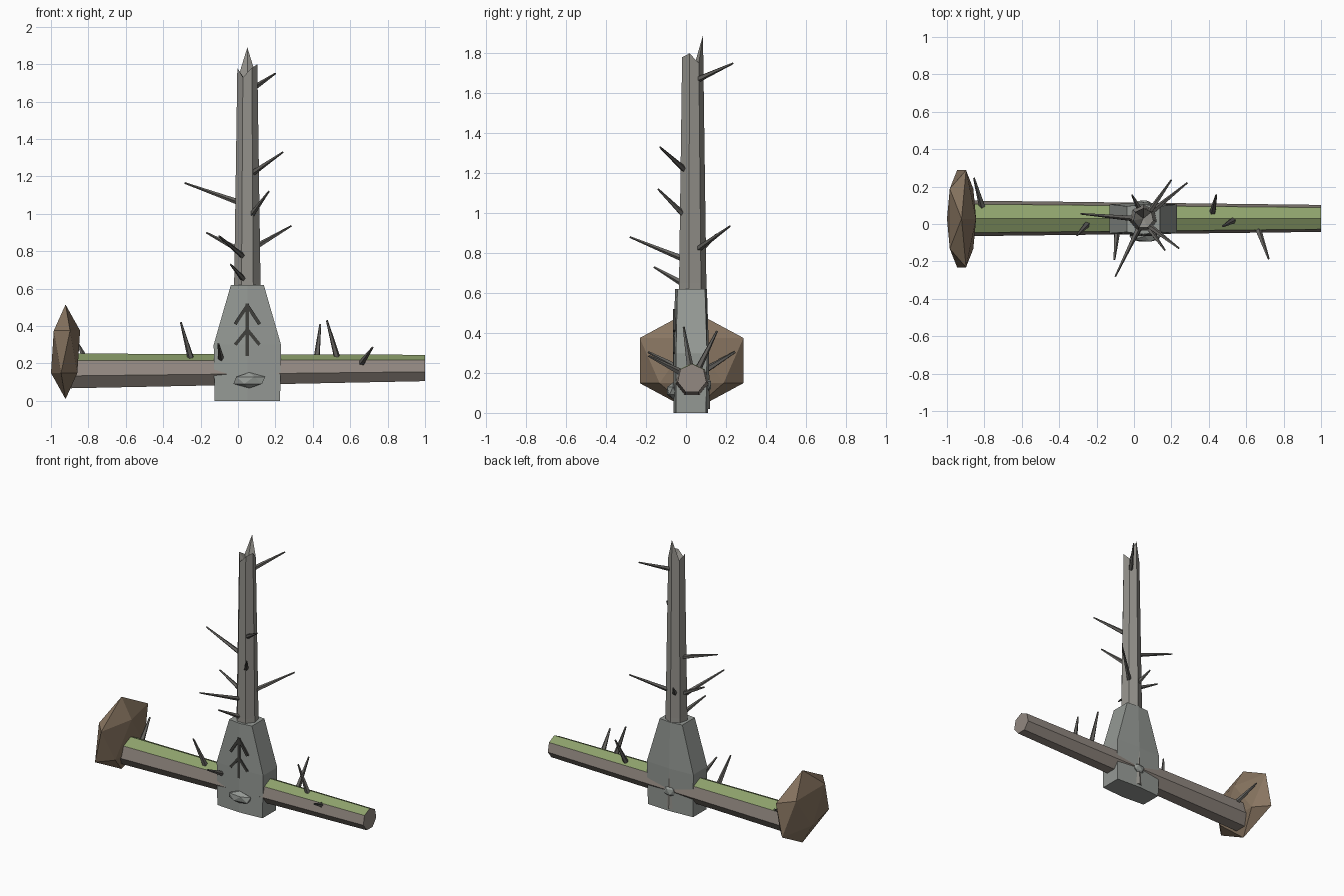
import bpy, bmesh
from math import sin, cos, pi
from mathutils import Vector

if "Cube" in bpy.data.objects:
    bpy.data.objects.remove(bpy.data.objects["Cube"])


def material(name, rgb):
    m = bpy.data.materials.new(name)
    m.diffuse_color = (*rgb, 1)
    m.use_nodes = True
    m.node_tree.nodes["Principled BSDF"].inputs["Base Color"].default_value = m.diffuse_color
    return m


BARK = material("bark", (0.29, 0.25, 0.22))
DEADWOOD = material("deadwood", (0.29, 0.28, 0.255))
MOSS = material("moss", (0.27, 0.36, 0.15))
SOIL = material("soil", (0.25, 0.18, 0.12))
TWIG = material("twig", (0.13, 0.125, 0.115))
STONE = material("stone", (0.30, 0.32, 0.30))
CARVED = material("carving", (0.05, 0.05, 0.045))


def finish(bm, name, *mats):
    bmesh.ops.recalc_face_normals(bm, faces=bm.faces[:])
    me = bpy.data.meshes.new(name)
    bm.to_mesh(me)
    bm.free()
    for m in mats:
        me.materials.append(m)
    ob = bpy.data.objects.new(name, me)
    bpy.context.collection.objects.link(ob)
    return ob


def loft(rings, top_point=None):
    """Skin rings of points, capping both ends (or fanning the last to a point)."""
    bm = bmesh.new()
    vs = [[bm.verts.new(p) for p in r] for r in rings]
    n = len(vs[0])
    for a, b in zip(vs, vs[1:]):
        for i in range(n):
            bm.faces.new((a[i], a[(i + 1) % n], b[(i + 1) % n], b[i]))
    bm.faces.new(vs[0])
    if top_point:
        c = bm.verts.new(top_point)
        for i in range(n):
            bm.faces.new((vs[-1][i], vs[-1][(i + 1) % n], c))
    else:
        bm.faces.new(vs[-1])
    return bm


def heptagon(r):
    return [(r * cos(pi / 2 + i * 2 * pi / 7), r * sin(pi / 2 + i * 2 * pi / 7)) for i in range(7)]


def rock(name, centre, scale, mat):
    bm = bmesh.new()
    bmesh.ops.create_icosphere(bm, subdivisions=1, radius=1)
    for v in bm.verts:
        v.co = Vector(centre) + v.co * Vector(scale)
    return finish(bm, name, mat)


def spike(name, base, tip, r):
    base, tip = Vector(base), Vector(tip)
    d = tip - base
    q = d.to_track_quat('Z', 'Y')
    ring = [Vector((cos(i * 2 * pi / 5), sin(i * 2 * pi / 5), 0)) for i in range(5)]
    bm = loft([[base + q @ (p * r) for p in ring], [tip + q @ (p * r * 0.3) for p in ring]])
    return finish(bm, name, TWIG)


# Fallen log with mossy upper faces
bm = loft([[(x, 0.03 + y, zc + z) for y, z in heptagon(r)]
           for x, zc, r in ((-0.92, 0.155, 0.098), (1.0, 0.172, 0.074))])
bm.normal_update()
log = finish(bm, "fallen_log", BARK, MOSS)
for p in log.data.polygons:
    if p.normal.z > 0.6:
        p.material_index = 1

# Root plate at the end of the log
rock("root_plate", (-0.922, 0.028, 0.262), (0.087, 0.305, 0.253), SOIL)

# Standing dead trunk with a splintered top
jag = (1.89, 1.75, 1.78, 1.73, 1.78, 1.80, 1.75)
rings = [[(0.05 + x, 0.03 + y, z) for x, y in heptagon(r)]
         for z, r in ((0.02, 0.09), (0.35, 0.083), (0.65, 0.072))]
rings.append([(0.05 + x, 0.03 + y, h) for (x, y), h in zip(heptagon(0.055), jag)])
finish(loft(rings, (0.05, 0.03, 1.70)), "dead_trunk", DEADWOOD)

# Tapered stone marker around the trunk foot
rings = []
for z, w, f, b in ((0, 0.175, -0.05, 0.10), (0.30, 0.18, -0.05, 0.105), (0.62, 0.088, -0.043, 0.095)):
    rings.append([(0.05 - w, f, z), (0.05, f - 0.012, z), (0.05 + w, f, z),
                  (0.05 + w, b, z), (0.05, b + 0.01, z), (0.05 - w, b, z)])
finish(loft(rings), "stone_marker", STONE)

# Carved tree sign on the marker's front
for i, (a, b) in enumerate((((0, 0.24), (0, 0.52)), ((0, 0.51), (-0.065, 0.41)), ((0, 0.51), (0.065, 0.41)),
                            ((0, 0.38), (-0.065, 0.30)), ((0, 0.38), (0.065, 0.30)))):
    a, b = Vector((0.05 + a[0], 0, a[1])), Vector((0.05 + b[0], 0, b[1]))
    side = (b - a).normalized().cross(Vector((0, 1, 0))) * 0.009
    bm = loft([[p + side * s + Vector((0, y, 0)) for s, y in ((-1, -0.064), (1, -0.064), (1, -0.04), (-1, -0.04))]
               for p in (a, b)])
    finish(bm, f"carved_line_{i + 1}", CARVED)

# Small stones at the marker's front and back
rock("front_stone", (0.06, -0.065, 0.11), (0.095, 0.035, 0.042), STONE)
rock("back_stone", (0.05, 0.105, 0.14), (0.05, 0.025, 0.04), STONE)

# Broken branches on the trunk
for i, (base, tip) in enumerate((
        ((0.08, 0.06, 1.67), (0.20, 0.235, 1.75)), ((0.08, -0.01, 1.22), (0.24, -0.13, 1.33)),
        ((0.01, 0.03, 1.06), (-0.285, 0.055, 1.165)), ((0.07, -0.01, 0.99), (0.165, -0.14, 1.12)),
        ((0.09, 0.06, 0.82), (0.285, 0.22, 0.935)), ((0.03, -0.01, 0.77), (-0.10, -0.28, 0.88)),
        ((0.0, 0.03, 0.81), (-0.17, 0.04, 0.90)), ((0.03, 0.08, 0.82), (-0.01, 0.155, 0.895)),
        ((0.03, -0.02, 0.65), (-0.04, -0.16, 0.73)))):
    spike(f"trunk_branch_{i + 1}", base, tip, 0.016)

# Broken branches on the log
for i, (base, tip) in enumerate((
        ((-0.25, 0.0, 0.22), (-0.305, -0.06, 0.42)), ((-0.09, -0.03, 0.22), (-0.105, -0.19, 0.305)),
        ((0.42, 0.06, 0.22), (0.44, 0.155, 0.41)), ((0.53, 0.02, 0.23), (0.475, -0.012, 0.43)),
        ((0.66, -0.02, 0.20), (0.72, -0.187, 0.285)), ((-0.81, 0.09, 0.21), (-0.855, 0.245, 0.305)))):
    spike(f"log_branch_{i + 1}", base, tip, 0.018)
